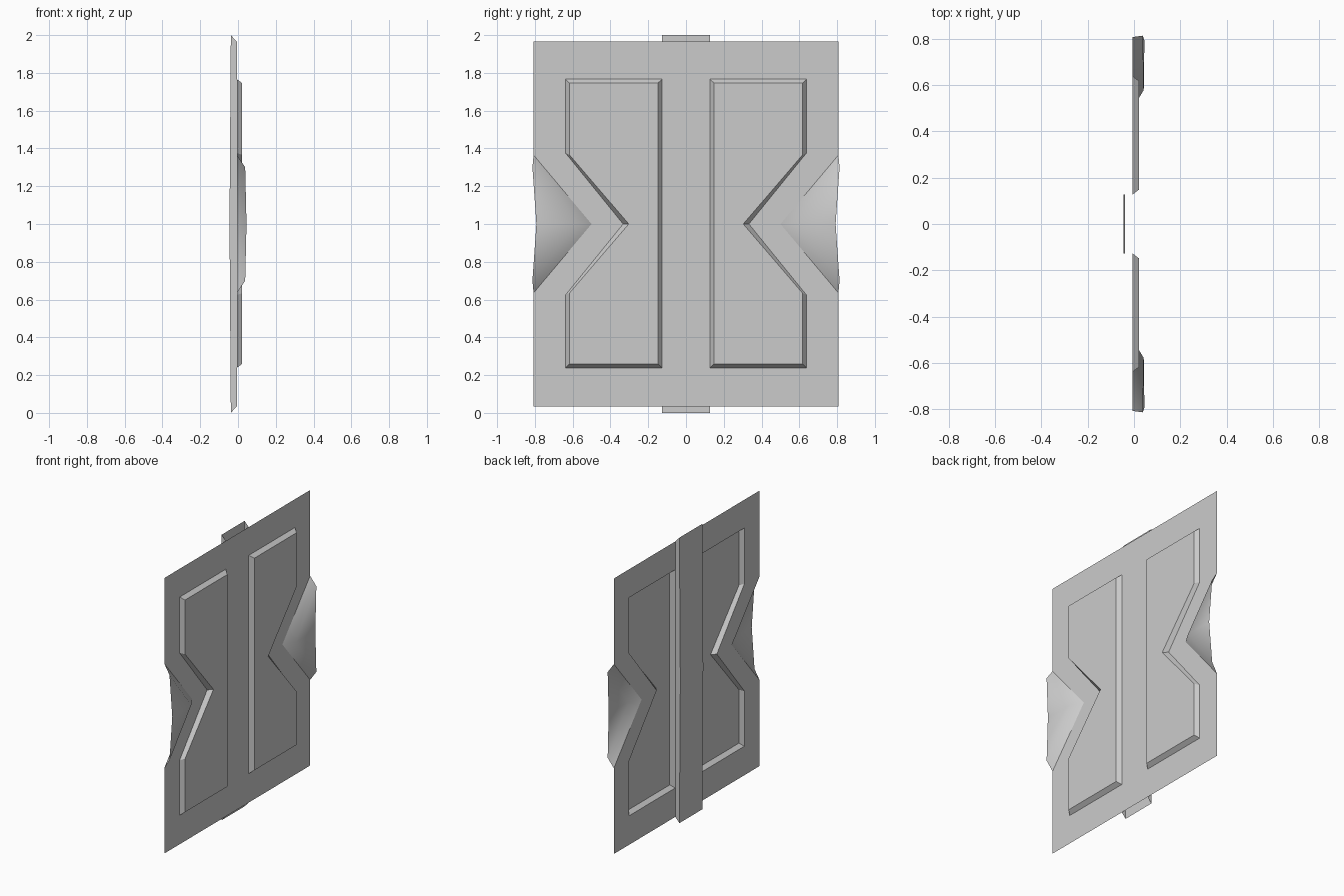
import bpy, bmesh

if "Cube" in bpy.data.objects:
    bpy.data.objects.remove(bpy.data.objects["Cube"])

SHEET_X = -0.006   # plane of the flat sheet
PANEL_X = 0.022    # front of the pressed panels
HALF_W = 0.807

# Outlines as (y, z) for the +y half
PANEL_BASE = [(0.127, 0.238), (0.638, 0.238), (0.638, 0.624), (0.333, 1.0),
              (0.638, 1.376), (0.638, 1.767), (0.127, 1.767)]
PANEL_TOP = [(0.149, 0.260), (0.617, 0.260), (0.617, 0.634), (0.303, 1.0),
             (0.617, 1.366), (0.617, 1.746), (0.149, 1.746)]
NOTCH = [(HALF_W, 0.635), (0.50, 1.0), (HALF_W, 1.365)]
SHEET = [(0, 0.035), (HALF_W, 0.035)] + NOTCH + [(HALF_W, 1.965), (0, 1.965)]


def loop(bm, points, x):
    return [bm.verts.new((x, y, z)) for y, z in points]


def finish(bm, name, mirror=True, smooth=False):
    for f in bm.faces:
        f.smooth = smooth
    mesh = bpy.data.meshes.new(name)
    bm.to_mesh(mesh)
    bm.free()
    ob = bpy.data.objects.new(name, mesh)
    bpy.context.collection.objects.link(ob)
    if mirror:
        m = ob.modifiers.new("mirror_y", 'MIRROR')
        m.use_axis = (False, True, False)
    return ob


# Flat sheet with panel opening and side notch
bm = bmesh.new()
for outline in (SHEET, PANEL_BASE):
    vs = loop(bm, outline, SHEET_X)
    for i, v in enumerate(vs):
        bm.edges.new((v, vs[(i + 1) % len(vs)]))
bmesh.ops.triangle_fill(bm, edges=bm.edges[:], use_beauty=True, normal=(1, 0, 0))
for f in bm.faces:
    f.normal_update()
    if f.normal.x < 0:
        f.normal_flip()
finish(bm, "door_sheet")

# Pressed panel: bevelled walls and flat front, open at the back
bm = bmesh.new()
base = loop(bm, PANEL_BASE, SHEET_X)
top = loop(bm, PANEL_TOP, PANEL_X)
for i in range(len(base)):
    j = (i + 1) % len(base)
    bm.faces.new((base[i], base[j], top[j], top[i]))
bm.faces.new(top)
finish(bm, "pressed_panel")

# Side grip: raised wedge with an open, inward-bowed outer edge
bm = bmesh.new()
base = loop(bm, NOTCH, SHEET_X)
low, tip, high = [bm.verts.new(p) for p in
                  ((0.038, 0.813, 0.70), (0.042, 0.578, 1.0), (0.038, 0.813, 1.30))]
mid = bm.verts.new((0.045, 0.792, 1.0))
bm.faces.new((base[1], base[0], low, tip))
bm.faces.new((base[2], base[1], tip, high))
bm.faces.new((tip, low, mid))
bm.faces.new((tip, mid, high))
finish(bm, "side_grip", smooth=True)

# Rear spine: slightly bowed channel, open at both ends
bm = bmesh.new()
inner = [(SHEET_X, 0.035), (SHEET_X, 1.0), (SHEET_X, 1.965)]
outer = [(-0.038, 0.0), (-0.045, 1.0), (-0.038, 2.0)]
rails = [[bm.verts.new((x, y, z)) for x, z in prof]
         for prof, y in ((inner, 0.127), (outer, 0.127), (outer, -0.127), (inner, -0.127))]
for a, b in zip(rails, rails[1:]):
    for i in range(2):
        bm.faces.new((a[i], a[i + 1], b[i + 1], b[i]))
bmesh.ops.recalc_face_normals(bm, faces=bm.faces[:])
finish(bm, "rear_spine", mirror=False)
